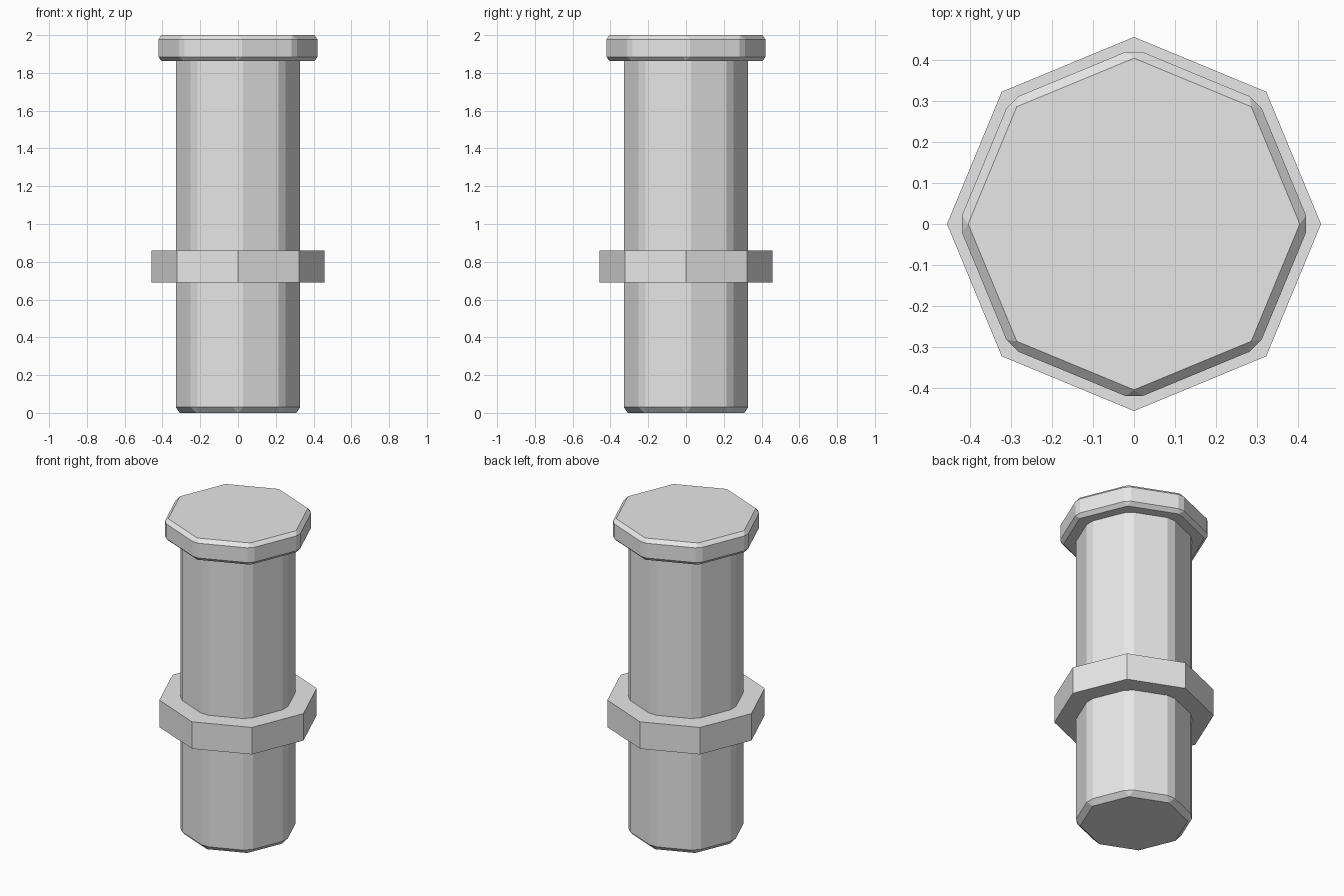
import bpy

cube = bpy.data.objects.get("Cube")
if cube:
    bpy.data.objects.remove(cube, do_unlink=True)

grey = bpy.data.materials.new("light_grey")
grey.use_nodes = True
colour = (0.8, 0.8, 0.8, 1.0)
grey.diffuse_color = colour
grey.node_tree.nodes["Principled BSDF"].inputs["Base Color"].default_value = colour


def octagon(name, radius, bottom, top, bevel=0.0):
    """Upright eight-sided prism with corners on the axes and chamfered edges."""
    bpy.ops.mesh.primitive_cylinder_add(
        vertices=8, radius=radius, depth=top - bottom,
        location=(0, 0, (bottom + top) / 2))
    part = bpy.context.object
    part.name = name
    part.data.name = name
    part.data.materials.append(grey)
    if bevel:
        chamfer = part.modifiers.new("chamfer", 'BEVEL')
        chamfer.width = bevel
        chamfer.segments = 1
        chamfer.limit_method = 'ANGLE'
    return part


# Long pin, running up into the cap
octagon("shaft", 0.341, 0.0, 1.995, 0.03)
# Sharp-edged ring around the shaft
octagon("collar", 0.457, 0.69, 0.86)
# Wide chamfered head
octagon("cap", 0.429, 1.863, 2.0, 0.022)
